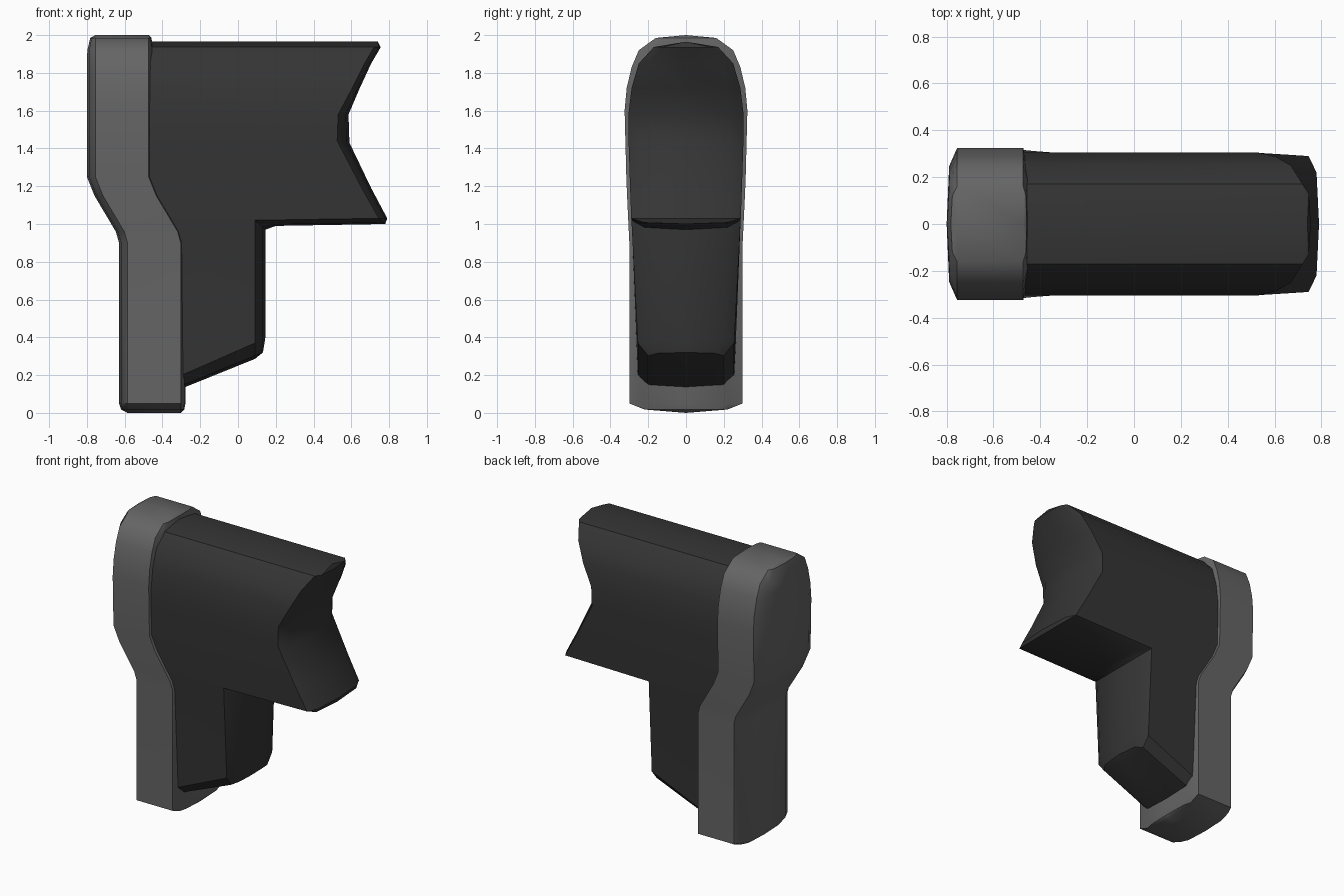
import bpy, bmesh, math

if "Cube" in bpy.data.objects:
    bpy.data.objects.remove(bpy.data.objects["Cube"])

# Position across the width (fraction of half width) and share of the bulge there
ACROSS = [(-1, 0), (-0.76, 0.76), (0, 1), (0.76, 0.76), (1, 0)]


def strip(side, mid, w):
    """Five points across the width, swelling from the side edge to the middle."""
    return [(side[0] + (mid[0] - side[0]) * t, w * f, side[1] + (mid[1] - side[1]) * t)
            for f, t in ACROSS]


def loft(name, rows, grey):
    """Skin rows of (half width, back side, back middle, front side, front middle)."""
    bm = bmesh.new()
    rings = [[bm.verts.new(p) for p in strip(fs, fm, w) + strip(bs, bmid, w)[::-1]]
             for w, bs, bmid, fs, fm in rows]
    for a, b in zip(rings, rings[1:]):
        for i in range(len(a)):
            j = (i + 1) % len(a)
            bm.faces.new((a[i], a[j], b[j], b[i]))
    bmesh.ops.remove_doubles(bm, verts=bm.verts, dist=0.0005)
    bmesh.ops.dissolve_degenerate(bm, edges=bm.edges, dist=0.0005)
    bmesh.ops.recalc_face_normals(bm, faces=bm.faces)
    mesh = bpy.data.meshes.new(name)
    bm.to_mesh(mesh)
    bm.free()
    obj = bpy.data.objects.new(name, mesh)
    bpy.context.collection.objects.link(obj)
    mat = bpy.data.materials.new(name + "_colour")
    mat.diffuse_color = (grey, grey, grey, 1)
    mat.use_nodes = True
    mat.node_tree.nodes["Principled BSDF"].inputs["Base Color"].default_value = mat.diffuse_color
    mesh.materials.append(mat)
    bpy.ops.object.select_all(action='DESELECT')
    obj.select_set(True)
    bpy.context.view_layer.objects.active = obj
    bpy.ops.object.shade_smooth_by_angle(angle=math.radians(35))
    return obj


# Back band: height, half width, forward shift, bulge amount
band = [(2.0, 0, 0, 0), (1.985, .16, 0, .6), (1.92, .25, 0, .95), (1.83, .288, 0, 1),
        (1.72, .314, 0, 1), (1.6, .325, 0, 1), (1.25, .316, 0, 1), (1.15, .312, .04, 1),
        (.96, .303, .153, 1), (.9, .3, .17, 1), (.05, .3, .17, 1), (.018, .22, .17, .75),
        (0, 0, .17, 0)]
loft("back_band", [(w, (-.755 + s, z), (-.755 - .045 * b + s, z),
                    (-.473 + s, z), (-.473 + .025 * b + s, z))
                   for z, w, s, b in band], .13)

# Main body: half width, back height, front side edge (x, z), front middle (x, z)
body = [(0, 1.965, .74, 1.965, .74, 1.965),
        (.17, 1.937, .72, 1.937, .755, 1.935),
        (.25, 1.85, .67, 1.85, .705, 1.85),
        (.288, 1.72, .605, 1.72, .645, 1.72),
        (.305, 1.58, .53, 1.58, .585, 1.58),
        (.304, 1.44, .525, 1.44, .59, 1.43),
        (.296, 1.19, .655, 1.19, .705, 1.19),
        # overhang and step back to the lower stem
        (.29, 1.03, .745, 1.03, .79, 1.03),
        (.29, 1.03, .745, 1.03, .78, 1.0),
        (.289, 1.02, .09, 1.02, .2, .99),
        (.289, 1.02, .09, 1.02, .145, .97),
        # lower stem with sloping underside
        (.255, .155, .09, .37, .145, .4),
        (.2, .102, .09, .302, .132, .32),
        (0, .088, .09, .286, .09, .286)]
rows = []
for w, bz, sx, sz, mx, mz in body:
    back = (-.55 if bz > 1.1 else -.4, bz)
    rows.append((w, back, back, (sx, sz), (mx, mz)))
loft("main_body", rows, .035)
